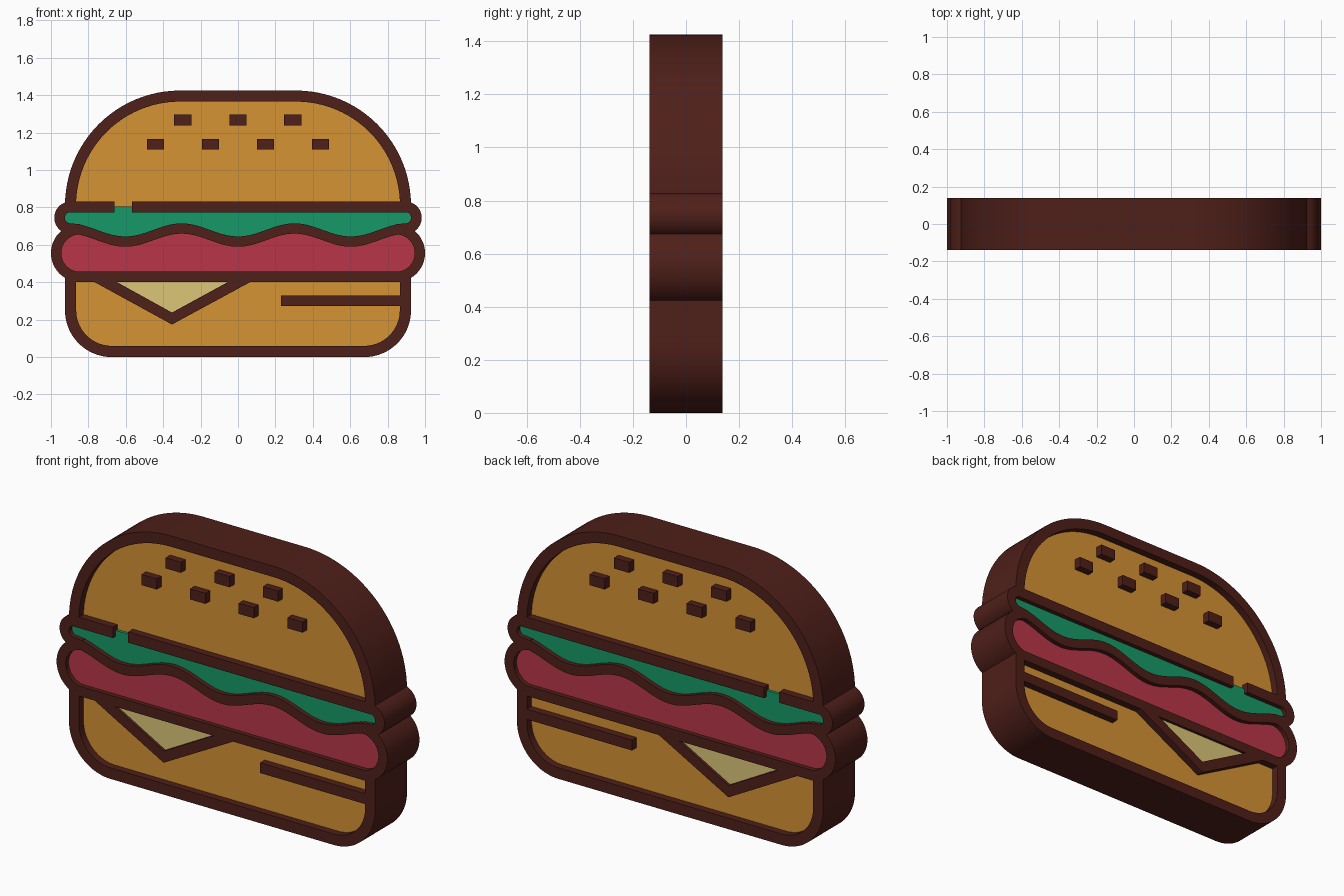
import bpy, bmesh
from math import cos, sin, pi, radians

if "Cube" in bpy.data.objects:
    bpy.data.objects.remove(bpy.data.objects["Cube"])

D = 0.138  # half depth of the dark outline


def material(name, rgb):
    m = bpy.data.materials.new(name)
    m.diffuse_color = (*rgb, 1)
    m.use_nodes = True
    m.node_tree.nodes["Principled BSDF"].inputs["Base Color"].default_value = m.diffuse_color
    return m


DARK = material("dark_brown", (0.078, 0.014, 0.010))
BUN = material("bun_orange", (0.672, 0.292, 0.036))
GREEN = material("lettuce_green", (0.008, 0.323, 0.138))
RED = material("patty_red", (0.485, 0.037, 0.065))
YELLOW = material("cheese_yellow", (0.716, 0.565, 0.191))


def prism(name, pts, mat=DARK, half=D):
    """Extrude an x-z outline symmetrically in y."""
    bm = bmesh.new()
    face = bm.faces.new([bm.verts.new((x, -half, z)) for x, z in pts])
    ext = bmesh.ops.extrude_face_region(bm, geom=[face], use_keep_orig=True)
    moved = [v for v in ext["geom"] if isinstance(v, bmesh.types.BMVert)]
    bmesh.ops.translate(bm, verts=moved, vec=(0, 2 * half, 0))
    bmesh.ops.recalc_face_normals(bm, faces=bm.faces)
    bmesh.ops.triangulate(bm, faces=[f for f in bm.faces if len(f.verts) > 4])
    me = bpy.data.meshes.new(name)
    bm.to_mesh(me)
    bm.free()
    me.materials.append(mat)
    ob = bpy.data.objects.new(name, me)
    bpy.context.collection.objects.link(ob)
    bpy.ops.object.select_all(action='DESELECT')
    ob.select_set(True)
    bpy.context.view_layer.objects.active = ob
    bpy.ops.object.shade_smooth_by_angle(angle=radians(30))
    return ob


def band(name, outer, inner):
    return prism(name, outer + inner[::-1])


def bar(name, x0, x1, z0, z1):
    return prism(name, [(x0, z0), (x1, z0), (x1, z1), (x0, z1)])


def arc(cx, cz, r, a0, a1, n=24):
    angles = [radians(a0 + (a1 - a0) * i / n) for i in range(n + 1)]
    return [(cx + r * cos(a), cz + r * sin(a)) for a in angles]


def wave(z, x_end, n=96):
    xs = [-x_end + 2 * x_end * i / n for i in range(n + 1)]
    return [(x, z - 0.035 * cos(2 * pi * x / 0.603)) for x in xs]


def mirrored(pts):
    return [(-x, z) for x, z in pts]


# Top bun
def dome(r, z):
    return ([(-0.31 - r, z)] + arc(-0.31, 0.81, r, 180, 90)
            + arc(0.31, 0.81, r, 90, 0) + [(0.31 + r, z)])


band("top_bun_outline", dome(0.615, 0.773), dome(0.556, 0.773))
prism("top_bun", dome(0.585, 0.805), BUN, 0.098)
bar("top_bun_base_left", -0.9, -0.66, 0.773, 0.832)
bar("top_bun_base_right", -0.567, 0.9, 0.773, 0.832)

# Sesame seeds in two rows
for z, xs in ((1.268, (-0.295, 0, 0.293)), (1.138, (-0.441, -0.147, 0.147, 0.441))):
    for x in xs:
        bar("seed", x - 0.046, x + 0.046, z - 0.029, z + 0.029)

# Lettuce and its wavy lower line
band("wave_line", wave(0.68, 0.895), wave(0.625, 0.895))
end_out, end_in = arc(-0.895, 0.745, 0.087, 90, 270), arc(-0.895, 0.745, 0.03, 90, 270)
band("lettuce_end_left", end_out, end_in)
band("lettuce_end_right", mirrored(end_out), mirrored(end_in))
side = arc(-0.895, 0.745, 0.06, 90, 260)
prism("lettuce", side + wave(0.653, 0.88) + mirrored(side)[::-1], GREEN, 0.113)

# Patty
end_out, end_in = arc(-0.845, 0.556, 0.155, 90, 270), arc(-0.845, 0.556, 0.1, 90, 270)
band("patty_end_left", end_out, end_in)
band("patty_end_right", mirrored(end_out), mirrored(end_in))
bar("patty_base", -0.87, 0.87, 0.402, 0.457)
side = arc(-0.845, 0.556, 0.127, 270, 95)
prism("patty", side + wave(0.652, 0.84) + mirrored(side)[::-1], RED, 0.113)


# Bottom bun
def tray(r, z):
    return ([(-0.675 - r, z)] + arc(-0.675, 0.25, r, 180, 270)
            + arc(0.675, 0.25, r, 270, 360) + [(0.675 + r, z)])


band("bottom_bun_outline", tray(0.25, 0.45), tray(0.19, 0.45))
prism("bottom_bun", tray(0.22, 0.43), BUN, 0.098)
bar("bottom_bun_line", 0.23, 0.88, 0.274, 0.33)

# Cheese corner
band("cheese_outline", [(-0.775, 0.405), (-0.353, 0.174), (0.073, 0.405)],
     [(-0.655, 0.405), (-0.353, 0.238), (-0.047, 0.405)])
prism("cheese", [(-0.7, 0.41), (-0.353, 0.21), (0.0, 0.41)], YELLOW, 0.123)
